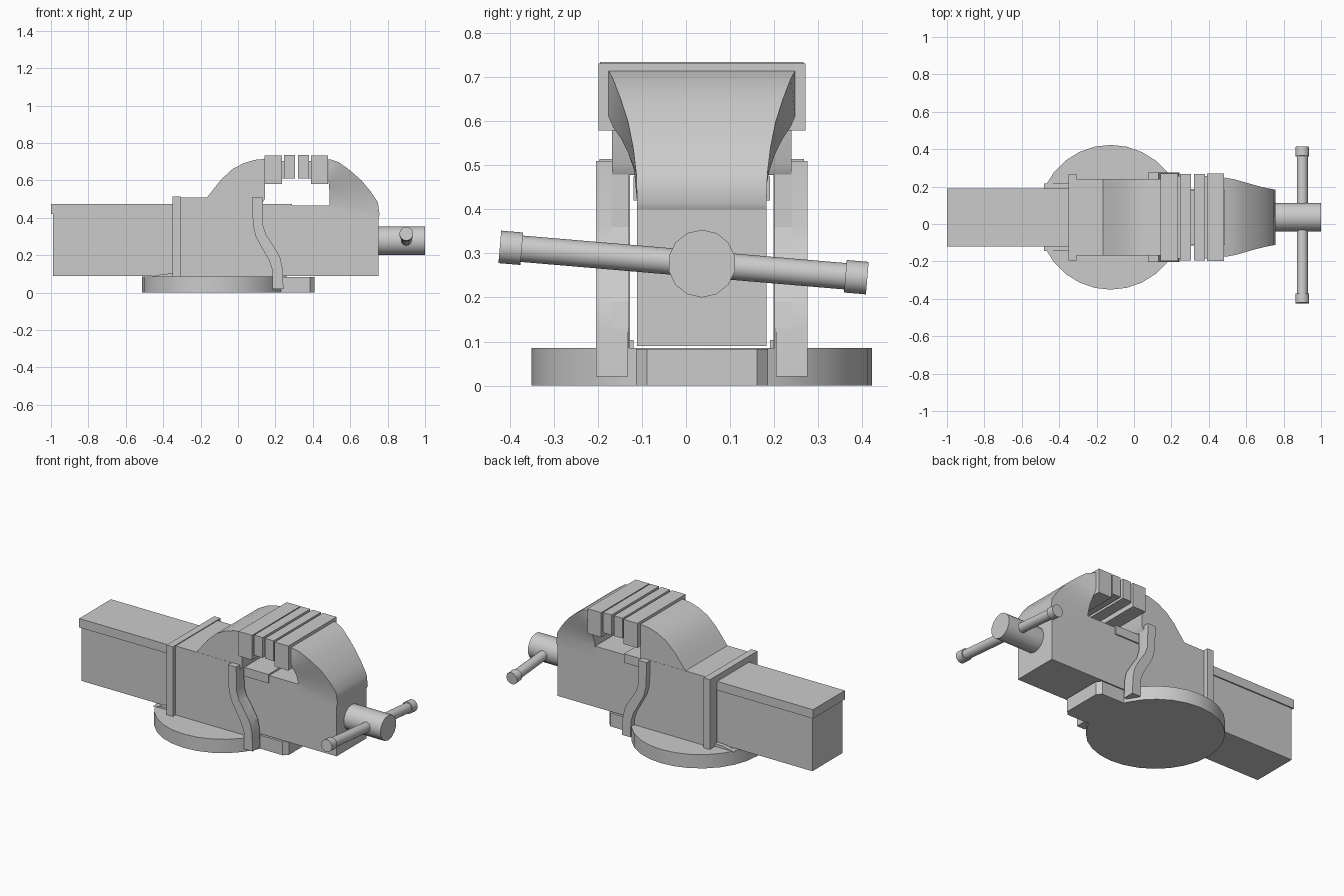
import bpy, bmesh, math
from mathutils import Vector

if "Cube" in bpy.data.objects:
    bpy.data.objects.remove(bpy.data.objects["Cube"])

CY = 0.036  # centre plane of the vise in y


def make(name, bm, smooth=False):
    bmesh.ops.recalc_face_normals(bm, faces=bm.faces[:])
    me = bpy.data.meshes.new(name)
    bm.to_mesh(me)
    bm.free()
    ob = bpy.data.objects.new(name, me)
    bpy.context.collection.objects.link(ob)
    if smooth:
        bpy.ops.object.select_all(action='DESELECT')
        bpy.context.view_layer.objects.active = ob
        ob.select_set(True)
        bpy.ops.object.shade_smooth_by_angle(angle=math.radians(35))
    return ob


def extrude_y(name, pts, y0, y1, smooth=False):
    """Side profile (x, z) extruded between two y offsets from the centre plane."""
    bm = bmesh.new()
    a = [bm.verts.new((x, CY + y0, z)) for x, z in pts]
    b = [bm.verts.new((x, CY + y1, z)) for x, z in pts]
    bm.faces.new(a)
    bm.faces.new(b[::-1])
    for i in range(len(pts)):
        j = (i + 1) % len(pts)
        bm.faces.new((a[i], a[j], b[j], b[i]))
    return make(name, bm, smooth)


def box(name, x0, x1, z0, z1, y0, y1):
    return extrude_y(name, [(x0, z0), (x1, z0), (x1, z1), (x0, z1)], y0, y1)


def both(name, pts, y0, y1, smooth=False):
    extrude_y("left_" + name, pts, y0, y1, smooth)
    extrude_y("right_" + name, pts, -y1, -y0, smooth)


def rod(name, p, q, r, sides):
    p, q = Vector(p), Vector(q)
    bm = bmesh.new()
    bmesh.ops.create_cone(bm, cap_ends=True, segments=sides, radius1=r, radius2=r,
                          depth=(q - p).length)
    rot = (q - p).to_track_quat('Z', 'Y').to_matrix().to_4x4()
    rot.translation = (p + q) / 2
    bm.transform(rot)
    return make(name, bm, True)


# Base disc and front tongue
rod("base_disc", (-0.125, CY, 0), (-0.125, CY, 0.085), 0.387, 28)
bm = bmesh.new()
tab = [(0.1, -0.15), (0.385, -0.15), (0.41, -0.125), (0.41, 0.125), (0.385, 0.15), (0.1, 0.15)]
f = bm.faces.new([bm.verts.new((x, CY + y, 0)) for x, y in tab])
new = bmesh.ops.extrude_face_region(bm, geom=[f])['geom']
bmesh.ops.translate(bm, vec=(0, 0, 0.083), verts=[v for v in new if isinstance(v, bmesh.types.BMVert)])
make("base_tongue", bm)

# Sliding bar and its cap
box("slide_bar", -0.99, 0.75, 0.09, 0.42, -0.147, 0.147)
box("slide_cap", -1.0, 0.29, 0.42, 0.475, -0.155, 0.155)
box("moving_body", 0.29, 0.75, 0.40, 0.465, -0.147, 0.147)

# Fixed body: side walls, roof with curved hump, rear collar
s_back = [(0.075, 0.51), (0.08, 0.36), (0.095, 0.30), (0.13, 0.235), (0.165, 0.175),
          (0.183, 0.12), (0.185, 0.02)]
s_front = [(0.243, 0.02), (0.238, 0.13), (0.225, 0.19), (0.19, 0.25), (0.15, 0.31),
           (0.134, 0.36), (0.13, 0.51)]
wall = [(-0.31, 0.08)] + [(0.22, 0.08)] + s_front[1:] + [(-0.31, 0.51)]
both("body_wall", wall, 0.165, 0.205)
hump = [(-0.33, 0.478), (0.13, 0.478), (0.145, 0.505), (0.145, 0.715), (0.09, 0.71),
        (0.03, 0.692), (-0.03, 0.66), (-0.09, 0.605), (-0.135, 0.548), (-0.165, 0.51), (-0.33, 0.51)]
extrude_y("fixed_jaw", hump, -0.204, 0.204, True)
both("s_rib", s_back + s_front, 0.168, 0.24, True)
both("collar_side", [(-0.35, 0.083), (-0.307, 0.083), (-0.307, 0.515), (-0.35, 0.515)], 0.163, 0.232)
box("collar_top", -0.35, -0.307, 0.478, 0.515, -0.232, 0.232)
both("rear_foot", [(-0.48, 0.083), (-0.33, 0.083), (-0.33, 0.103), (-0.40, 0.10)], 0.155, 0.18)

# Moving jaw: flared arch lofted between an outer and an inner edge (x, z, half width)
outer = [(0.485, 0.715, 0.212), (0.54, 0.697, 0.202), (0.60, 0.653, 0.185), (0.66, 0.60, 0.168),
         (0.71, 0.54, 0.156), (0.748, 0.482, 0.149), (0.757, 0.415, 0.147), (0.75, 0.40, 0.147)]
inner = [(0.485, 0.66, 0.212), (0.485, 0.612, 0.212), (0.485, 0.585, 0.20), (0.487, 0.56, 0.183),
         (0.49, 0.53, 0.168), (0.49, 0.49, 0.154), (0.49, 0.46, 0.148), (0.49, 0.40, 0.147)]
bm = bmesh.new()
rings = []
for (x, z, w), (u, v, h) in zip(outer, inner):
    rings.append([bm.verts.new(c) for c in ((x, CY - w, z), (x, CY + w, z),
                                            (u, CY + h, v), (u, CY - h, v))])
for a, b in zip(rings, rings[1:]):
    for i in range(4):
        j = (i + 1) % 4
        bm.faces.new((a[i], a[j], b[j], b[i]))
bm.faces.new(rings[0])
bm.faces.new(rings[-1])
make("moving_jaw", bm, True)

# Jaw blocks with grooved inserts, mirrored about the gap
MID = 0.3125
for name, s in (("fixed", -1), ("moving", 1)):
    for part, d0, d1, z0, z1, h in (("jaw_block", 0.077, 0.17, 0.58, 0.732, 0.235),
                                    ("jaw_web", 0.06, 0.08, 0.61, 0.705, 0.22),
                                    ("jaw_insert", 0.008, 0.067, 0.61, 0.735, 0.231)):
        xs = sorted((MID + s * d0, MID + s * d1))
        box(name + "_" + part, xs[0], xs[1], z0, z1, -h, h)

# Screw head and tilted handle with end caps
rod("screw_head", (0.74, CY, 0.277), (1.0, CY, 0.277), 0.077, 14)
A, B = Vector((0.90, -0.423, 0.315)), Vector((0.90, 0.412, 0.244))
d = (B - A).normalized()
rod("handle_bar", A + d * 0.02, B - d * 0.02, 0.03, 14)
rod("handle_cap_front", A, A + d * 0.05, 0.037, 14)
rod("handle_cap_back", B - d * 0.05, B, 0.037, 14)
